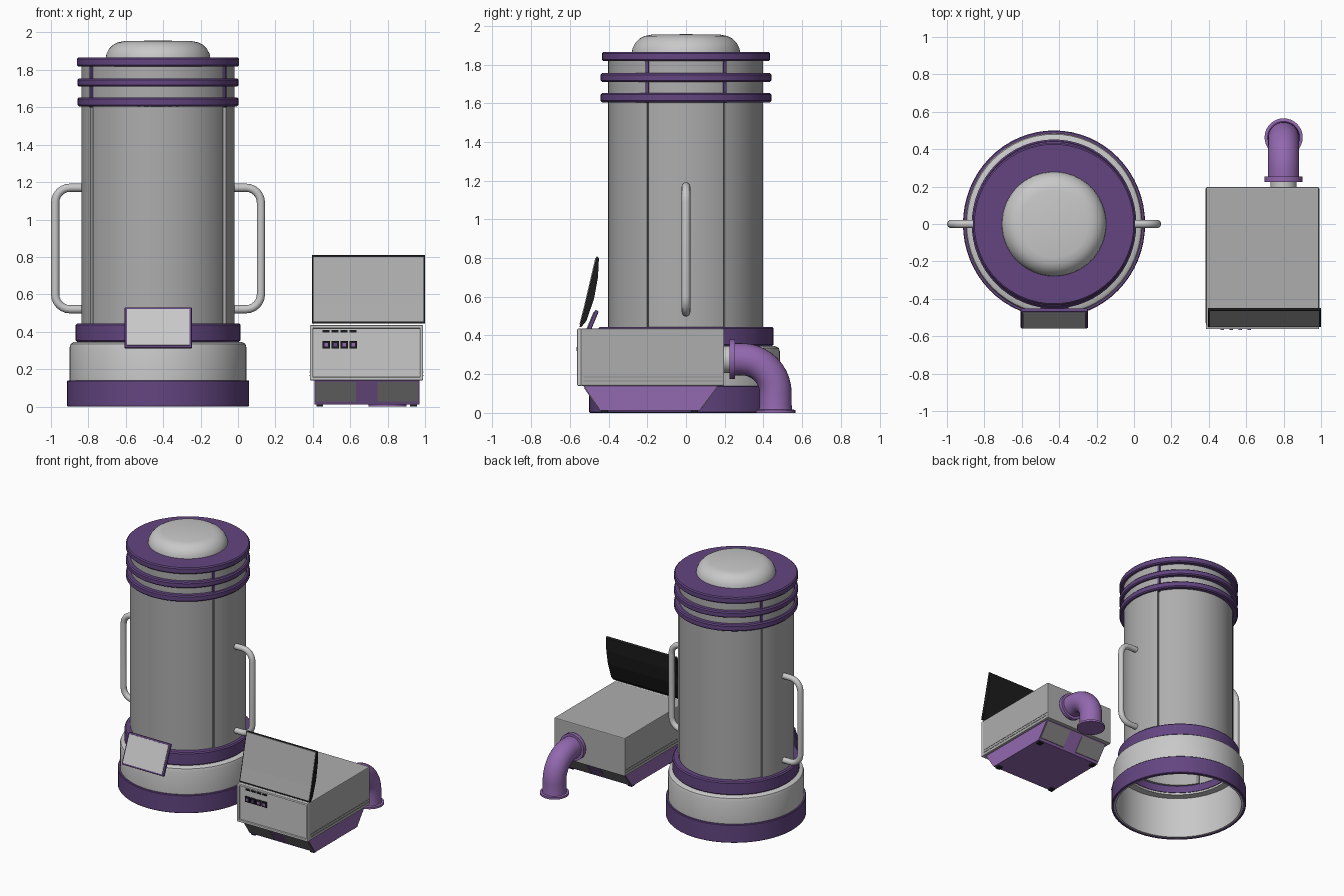
import bpy, bmesh, math
from mathutils import Vector

if "Cube" in bpy.data.objects:
    bpy.data.objects.remove(bpy.data.objects["Cube"])

def mat(name, r, g, b):
    m = bpy.data.materials.new(name)
    m.diffuse_color = (r, g, b, 1)
    m.use_nodes = True
    m.node_tree.nodes["Principled BSDF"].inputs["Base Color"].default_value = m.diffuse_color
    return m

LIGHT = mat("light grey", .58, .58, .58)
GREY = mat("mid grey", .42, .42, .42)
PURPLE = mat("dark purple", .125, .06, .22)
LILAC = mat("lilac", .29, .14, .43)
BLACK = mat("black", .012, .012, .012)
VENT = mat("vent grey", .27, .27, .27)
CX = -.4275          # axis of the tall cylinder

def finish(name, bm, m, bevel=0, smooth=True):
    bmesh.ops.recalc_face_normals(bm, faces=bm.faces)
    me = bpy.data.meshes.new(name)
    bm.to_mesh(me)
    bm.free()
    ob = bpy.data.objects.new(name, me)
    bpy.context.collection.objects.link(ob)
    me.materials.append(m)
    if bevel:
        b = ob.modifiers.new("bevel", 'BEVEL')
        b.width, b.segments = bevel, 2
    if smooth:
        bpy.context.view_layer.objects.active = ob
        bpy.ops.object.select_all(action='DESELECT')
        ob.select_set(True)
        bpy.ops.object.shade_smooth_by_angle(angle=math.radians(35))
    return ob

def lathe(name, prof, m, a0=0, a1=360, sy=1.0, cx=CX, cy=0, n=64):
    """Spin a closed (radius, z) loop about a vertical axis; partial arcs get end caps."""
    bm = bmesh.new()
    full = a1 - a0 >= 360
    rings = []
    for i in range(n if full else n + 1):
        a = math.radians(a0 + (a1 - a0) * i / n)
        rings.append([bm.verts.new((cx + r * math.cos(a), cy + sy * r * math.sin(a), z)) for r, z in prof])
    k = len(prof)
    for i in range(n):
        p, q = rings[i], rings[(i + 1) % len(rings)]
        for j in range(k):
            bm.faces.new((p[j], p[(j + 1) % k], q[(j + 1) % k], q[j]))
    if not full:
        bm.faces.new(rings[0])
        bm.faces.new(rings[-1])
    bmesh.ops.remove_doubles(bm, verts=bm.verts, dist=1e-5)
    return finish(name, bm, m)

def ring(name, r0, r1, z0, z1, m, c=.008, **kw):
    return lathe(name, [(r0, z0), (r1 - c, z0), (r1, z0 + c), (r1, z1 - c), (r1 - c, z1), (r0, z1)], m, **kw)

def box(name, x, y, z, m, bevel=0, tilt=0):
    """Box from ranges, optionally leaning back about its centre."""
    bm = bmesh.new()
    bmesh.ops.create_cube(bm, size=1)
    for v in bm.verts:
        v.co = Vector((v.co.x * (x[1] - x[0]), v.co.y * (y[1] - y[0]), v.co.z * (z[1] - z[0])))
    ob = finish(name, bm, m, bevel, False)
    ob.location = ((x[0] + x[1]) / 2, (y[0] + y[1]) / 2, (z[0] + z[1]) / 2)
    ob.rotation_euler.x = -tilt
    return ob

def prism(name, prof, x0, x1, m):
    """Extrude a (y, z) outline along x."""
    bm = bmesh.new()
    a = [bm.verts.new((x0, y, z)) for y, z in prof]
    b = [bm.verts.new((x1, y, z)) for y, z in prof]
    bm.faces.new(a)
    bm.faces.new(b)
    for i in range(len(a)):
        j = (i + 1) % len(a)
        bm.faces.new((a[i], a[j], b[j], b[i]))
    return finish(name, bm, m, smooth=False)

def tube(name, path, radii, normal, m, n=20):
    """Sweep a circle along a planar path."""
    bm = bmesh.new()
    path, nrm = [Vector(p) for p in path], Vector(normal)
    rings = []
    for i, p in enumerate(path):
        t = (path[min(i + 1, len(path) - 1)] - path[max(i - 1, 0)]).normalized()
        s = t.cross(nrm)
        r = radii[i] if isinstance(radii, list) else radii
        rings.append([bm.verts.new(p + r * (math.cos(k * math.tau / n) * nrm + math.sin(k * math.tau / n) * s)) for k in range(n)])
    for p, q in zip(rings, rings[1:]):
        for k in range(n):
            bm.faces.new((p[k], p[(k + 1) % n], q[(k + 1) % n], q[k]))
    bm.faces.new(rings[0])
    bm.faces.new(rings[-1])
    return finish(name, bm, m)

# Hollow stepped base
S = 1.027
ring("base_skirt", .47, .487, 0, .14, PURPLE, c=.004, sy=S)
lathe("base_drum", [(.455, .005), (.47, .005), (.473, .14), (.473, .315), (.467, .335), (.45, .345),
                    (.40, .345), (.40, .33), (.455, .33)], LIGHT, sy=S)
ring("base_collar", .395, .44, .345, .445, PURPLE, sy=S)

# Body panels: front, back and two sides, with narrow seams between
for name, a0, a1, r in (("right", -28, 28, .41), ("back", 30, 150, .398),
                        ("left", 152, 208, .41), ("front", 210, 330, .402)):
    lathe("body_panel_" + name, [(r - .018, .40), (r, .40), (r, 1.82), (r - .018, 1.82)], GREY, a0, a1, n=24)
for a in (29, 151, 209, 331):
    lathe("seam_strip", [(.383, .40), (.392, .40), (.392, 1.6), (.383, 1.6)], VENT, a - 2, a + 2, n=2)
    lathe("top_post", [(.383, 1.6), (.415, 1.6), (.415, 1.82), (.383, 1.82)], PURPLE, a - 1.2, a + 1.2, n=2)

# Upper rings, lid and dome
ring("lower_ring", .395, .43, 1.605, 1.653, PURPLE, sy=S)
ring("middle_ring", .395, .43, 1.71, 1.755, PURPLE, sy=S)
ring("lid", 0, .434, 1.817, 1.866, PURPLE)
dome = [(.28, 1.86), (.276, 1.885), (.262, 1.912), (.24, 1.934), (.215, 1.947), (.18, 1.954), (0, 1.957)]
lathe("dome", dome + [(0, 1.86)], LIGHT)

# Side handles
for sgn, side in ((-1, "left"), (1, "right")):
    path = [(.38, 1.17)]
    for cz, start in ((1.09, 90), (.60, 0)):
        path += [(.47 + .08 * math.cos(math.radians(start - i * 15)),
                  cz + .08 * math.sin(math.radians(start - i * 15))) for i in range(7)]
    path.append((.38, .52))
    tube("handle_" + side, [(CX + sgn * d, 0, z) for d, z in path], .022, (0, 1, 0), LIGHT, 16)

# Tilted display on the base
T = math.atan2(.092, .22)
fy, fz = -math.cos(T) * .0115, math.sin(T) * .0115
box("display_frame", (-.606, -.246), (-.515, -.495), (.302, .538), PURPLE, .006, T)
box("display_face", (-.593, -.259), (-.508 + fy, -.502 + fy), (.315 + fz, .525 + fz), LIGHT, 0, T)
box("display_mount", (-.50, -.35), (-.50, -.43), (.37, .43), PURPLE)

# Control unit housing
X0, X1 = .385, .989
box("unit_housing", (X0, X1), (-.545, .197), (.14, .435), GREY, .006)
for n, x, z in (("top", (X0, X1), (.418, .435)), ("bottom", (X0, X1), (.14, .157)),
                ("left", (X0, X0 + .017), (.14, .435)), ("right", (X1 - .017, X1), (.14, .435))):
    box("front_bezel_" + n, x, (-.562, -.54), z, LIGHT, .004)
box("front_panel", (X0 + .02, X1 - .02), (-.553, -.544), (.16, .415), LIGHT)
for x in (X0, X1):
    for z in (.165, .185):
        box("side_groove", (x - .002, x + .002), (-.53, .19), (z - .003, z + .003), VENT)

# Buttons and slots
for i in range(4):
    x = .453 + i * .048
    box("button", (x, x + .039), (-.562, -.553), (.31, .351), BLACK)
    box("button_light", (x + .01, x + .029), (-.566, -.558), (.321, .341), PURPLE if i == 1 else LILAC)
    box("slot", (x, x + .036), (-.558, -.551), (.397, .41), BLACK)

# Tapered undercarriage with vents on the front and back slopes
prism("unit_base", [(-.53, .14), (.165, .14), (.07, .012), (-.443, .012)], .41, .97, LILAC)
for n, yt, yb in (("front", -.53, -.443), ("back", .165, .07)):
    o = -.004 if n == "front" else .004
    ya, yc = yt + (yb - yt) * .06, yt + (yb - yt) * .88
    for x0, x1 in ((.418, .63), (.745, .962)):
        prism("vent_" + n, [(ya + o, .131), (yc + o, .027), (yc - o, .027), (ya - o, .131)], x0, x1, VENT)
for x in (.437, .938):
    for y in (-.42, .045):
        box("foot", (x - .018, x + .018), (y - .018, y + .018), (0, .014), BLACK)

# Folding screen
prism("screen_shell", [(-.55, .445), (-.522, .555), (-.462, .81), (-.450, .80), (-.455, .70),
                       (-.475, .59), (-.515, .475), (-.54, .445)], .396, 1.0, BLACK)
prism("screen_face", [(-.546, .456), (-.521, .555), (-.464, .80), (-.469, .80), (-.526, .555), (-.551, .456)],
      .404, .992, GREY)

# Exhaust elbow at the back
PX, PZ = .80, .277
X = (1, 0, 0)
tube("outlet_stub", [(PX, .18, PZ), (PX, .235, PZ)], .07, X, LIGHT, 32)
tube("outlet_flange", [(PX, .225, PZ), (PX, .253, PZ)], .102, X, LILAC, 32)
B = .175
elbow = [(PX, .24, PZ)] + [(PX, .288 + B * math.sin(i * math.pi / 20), PZ - B + B * math.cos(i * math.pi / 20))
                           for i in range(11)]
elbow += [(PX, .463, .04), (PX, .463, .018), (PX, .463, .015), (PX, .463, 0)]
tube("exhaust_elbow", elbow, [.083] * 13 + [.086, .102, .102], X, LILAC, 32)
